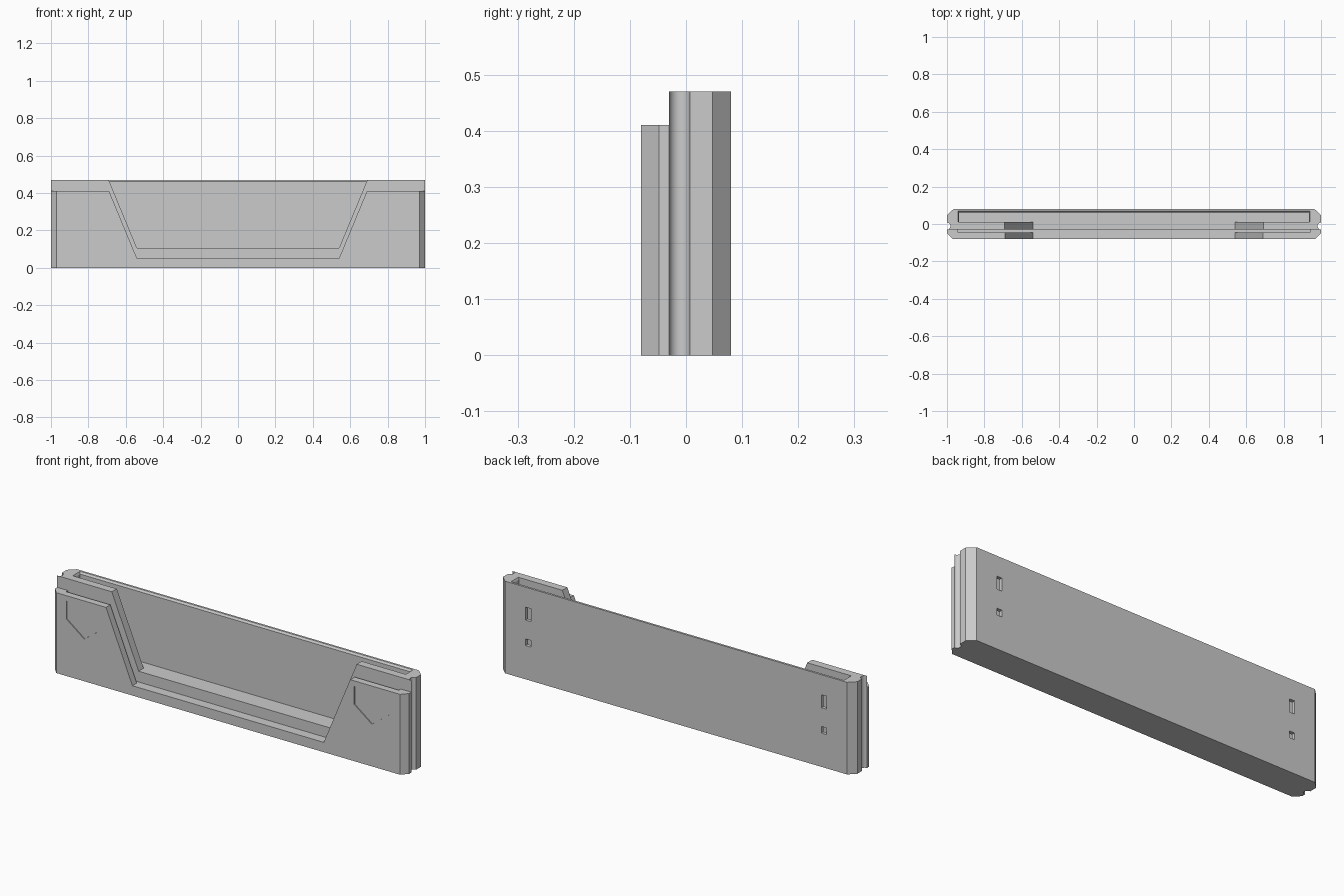
import bpy, bmesh, math
from mathutils import Vector

cube = bpy.data.objects.get("Cube")
if cube:
    bpy.data.objects.remove(cube, do_unlink=True)

GREY = (0.6, 0.6, 0.6, 1.0)
mat = bpy.data.materials.new("light_grey")
mat.use_nodes = True
mat.diffuse_color = GREY
mat.node_tree.nodes["Principled BSDF"].inputs["Base Color"].default_value = GREY


def prism(name, outline, start, end, axis="z", end_outline=None):
    """Closed solid between two outlines: (x, y) along z, or (x, z) along y."""
    place = (lambda p, d: Vector((p[0], p[1], d))) if axis == "z" else (lambda p, d: Vector((p[0], d, p[1])))
    bm = bmesh.new()
    a = [bm.verts.new(place(p, start)) for p in outline]
    b = [bm.verts.new(place(p, end)) for p in (end_outline or outline)]
    bm.faces.new(a)
    bm.faces.new(b)
    for i in range(len(a)):
        j = (i + 1) % len(a)
        bm.faces.new((a[i], a[j], b[j], b[i]))
    bmesh.ops.recalc_face_normals(bm, faces=bm.faces)
    mesh = bpy.data.meshes.new(name)
    bm.to_mesh(mesh)
    bm.free()
    mesh.materials.append(mat)
    obj = bpy.data.objects.new(name, mesh)
    bpy.context.collection.objects.link(obj)
    return obj


def rect(x0, x1, y0, y1):
    return [(x0, y0), (x1, y0), (x1, y1), (x0, y1)]


def mirrored(half):
    """Complete a symmetric outline from its +x half."""
    return half + [(-x, y) for x, y in reversed(half)]


def cut(target, cutter):
    cutter.hide_render = True
    mod = target.modifiers.new("cut", "BOOLEAN")
    mod.operation = "DIFFERENCE"
    mod.solver = "EXACT"
    mod.object = cutter
    bpy.context.view_layer.objects.active = target
    bpy.ops.object.modifier_apply(modifier=mod.name)
    bpy.data.objects.remove(cutter, do_unlink=True)


def window(sill):
    """Trapezoid opening that widens upwards from the sill."""
    rise = 0.5
    return mirrored([(0.54, sill), (0.54 + rise * 0.415, sill + rise)])


FRONT, STEP, BACK = -0.08, -0.03, 0.08
FRONT_TOP, REAR_TOP = 0.41, 0.47
FRONT_SILL, REAR_SILL = 0.05, 0.105
SLOT = 0.94

# Front panel: chamfered ends, narrow slot, window and shallow shield recesses
front = prism("front_panel", mirrored([(0.97, FRONT), (1, -0.048), (1, STEP)]), 0, FRONT_TOP)
cut(front, prism("front_slot", rect(-SLOT, SLOT, -0.045, 0), FRONT_SILL, 0.6))
cut(front, prism("front_window", window(FRONT_SILL), -0.2, 0, "y"))
for side in (-1, 1):
    c = side * 0.812
    shield = [(c - 0.1, 0.382), (c - 0.1, 0.29), (c, 0.215), (c + 0.1, 0.29), (c + 0.1, 0.382)]
    cut(front, prism("shield_recess", shield, -0.1, FRONT + 0.005, "y"))

# Rear panel: chamfered back corners and a round groove down each end
radius, groove_y = 0.0185, -0.0115
groove = [(1 - radius * math.sin(math.pi * i / 12), groove_y - radius * math.cos(math.pi * i / 12))
          for i in range(13)]
rear = prism("rear_panel", mirrored(groove + [(1, 0.047), (0.965, BACK)]), 0, REAR_TOP)
cut(rear, prism("rear_slot", rect(-SLOT + 0.005, SLOT - 0.005, 0.01, 0.062), REAR_SILL, 0.6))
cut(rear, prism("slot_lip", rect(-SLOT + 0.005, SLOT - 0.005, 0.01, 0.062), 0.46, 0.48,
                end_outline=rect(-SLOT - 0.005, SLOT + 0.005, 0.01, 0.076)))
cut(rear, prism("rear_window", window(REAR_SILL), -0.2, 0.012, "y"))

# Latch holes through the back wall
for x in (-0.835, 0.835):
    for low, high in ((0.302, 0.368), (0.172, 0.206)):
        cut(rear, prism("latch_hole", rect(x - 0.015, x + 0.015, low, high), 0.04, 0.2, "y"))

# Smooth grooves, sharp edges elsewhere
bpy.ops.object.select_all(action="DESELECT")
for obj in (front, rear):
    obj.select_set(True)
bpy.context.view_layer.objects.active = rear
bpy.ops.object.shade_smooth_by_angle(angle=math.radians(25))
